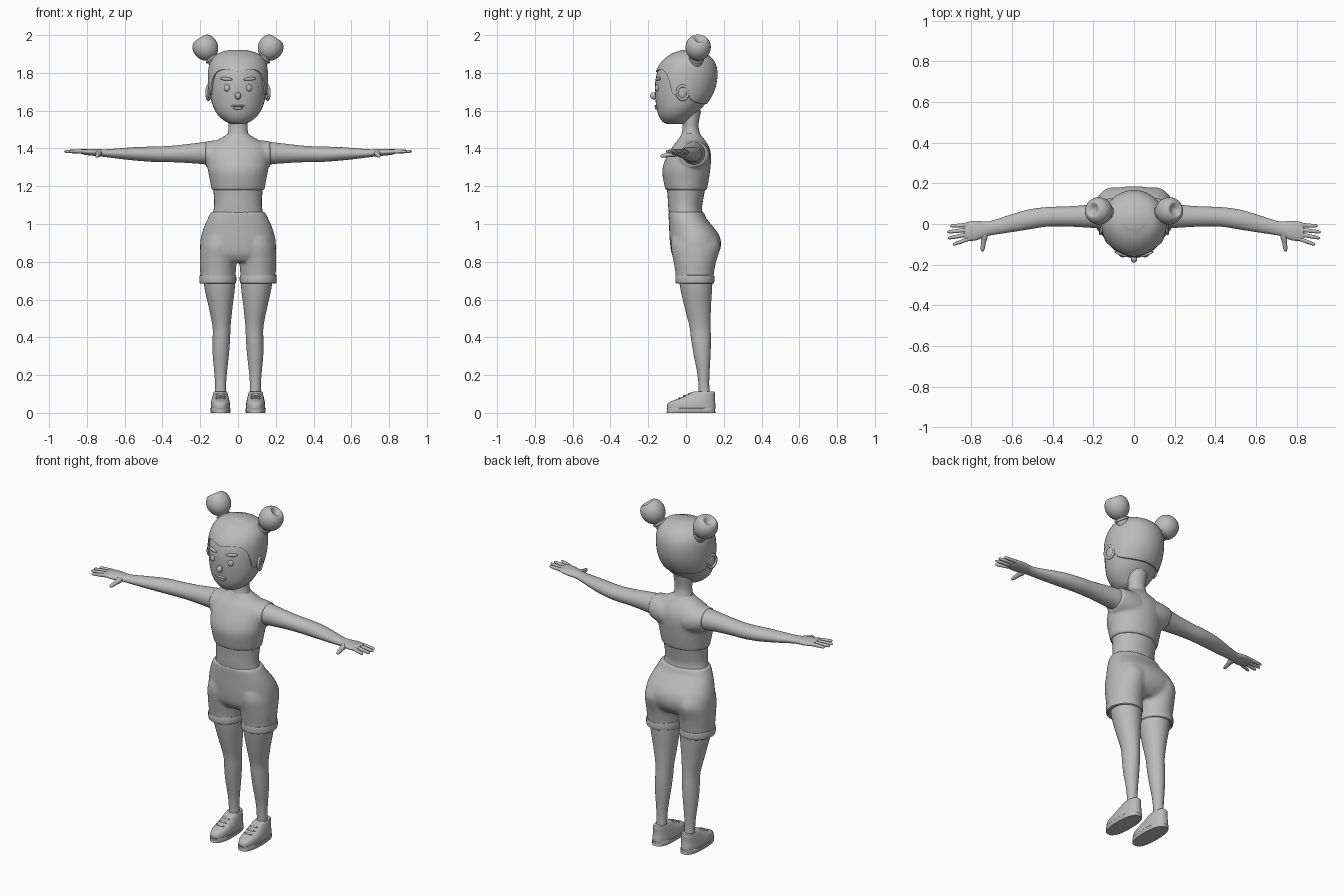
import bpy, bmesh, math
from mathutils import Matrix, Vector

grey = bpy.data.materials.new("neutral_grey")
grey.diffuse_color = (0.5, 0.5, 0.5, 1)
ALONG_X = Matrix(((0, 0, 1, 0), (1, 0, 0, 0), (0, 1, 0, 0), (0, 0, 0, 1)))
SEG = 32


def spline(rows, k):
    """Catmull-Rom through rows of equal length tuples."""
    out = []
    for i in range(len(rows) - 1):
        a, b, c, d = (rows[max(0, min(len(rows) - 1, i + j))] for j in (-1, 0, 1, 2))
        for t in (n / k for n in range(k)):
            out.append(tuple(q + 0.5 * t * (r - p + t * (2*p - 5*q + 4*r - s + t * (3*(q - r) + s - p)))
                             for p, q, r, s in zip(a, b, c, d)))
    return out + [rows[-1]]


def finish(name, bm, angle=40):
    bmesh.ops.recalc_face_normals(bm, faces=bm.faces)
    me = bpy.data.meshes.new(name)
    bm.to_mesh(me)
    bm.free()
    ob = bpy.data.objects.new(name, me)
    bpy.context.collection.objects.link(ob)
    me.materials.append(grey)
    bpy.ops.object.select_all(action='DESELECT')
    ob.select_set(True)
    bpy.context.view_layer.objects.active = ob
    bpy.ops.object.shade_smooth_by_angle(angle=math.radians(angle))
    return ob


def add_loft(bm, rows, mat=Matrix(), side=1, k=4, power=1.0, seg=SEG):
    """Rows are (height, centre x, low y, high y, half width)."""
    def sp(v):
        return math.copysign(abs(v) ** power, v)
    flip = Matrix.Diagonal((side, 1, 1, 1))
    rings = []
    for z, cx, y0, y1, rx in (spline(rows, k) if k > 1 else rows):
        ring = []
        for i in range(seg):
            a = math.tau * i / seg
            p = Vector((cx + rx * sp(math.sin(a)), (y0 + y1) / 2 - (y1 - y0) / 2 * sp(math.cos(a)), z))
            ring.append(bm.verts.new(flip @ (mat @ p)))
        rings.append(ring)
    for lo, hi in zip(rings, rings[1:]):
        for i in range(seg):
            j = (i + 1) % seg
            bm.faces.new((lo[i], lo[j], hi[j], hi[i]))
    bm.faces.new(rings[0])
    bm.faces.new(rings[-1])


def loft(name, rows, **kw):
    bm = bmesh.new()
    add_loft(bm, rows, **kw)
    return finish(name, bm)


def blend(ob, voxel, rounds):
    """Fuse overlapping shells into one smooth surface."""
    m = ob.modifiers.new("fuse", 'REMESH')
    m.mode, m.voxel_size, m.use_smooth_shade = 'VOXEL', voxel, True
    m = ob.modifiers.new("soften", 'SMOOTH')
    m.factor, m.iterations = 0.5, rounds


def ball(name, loc, size, rot=(0, 0, 0)):
    bm = bmesh.new()
    bmesh.ops.create_uvsphere(bm, u_segments=24, v_segments=14, radius=1)
    m = Matrix.Translation(loc)
    for ax, r in zip("ZYX", reversed(rot)):
        m = m @ Matrix.Rotation(r, 4, ax)
    bm.transform(m @ Matrix.Diagonal((*size, 1)))
    return finish(name, bm)


# Head: (height, centre x, front, back, half width)
HEAD = [(1.53, 0, -.10, -.01, .035), (1.54, 0, -.122, .01, .062), (1.57, 0, -.143, .04, .10),
        (1.61, 0, -.155, .08, .127), (1.66, 0, -.162, .12, .143), (1.71, 0, -.165, .145, .15),
        (1.76, 0, -.162, .157, .152), (1.81, 0, -.150, .158, .15), (1.85, 0, -.127, .146, .14),
        (1.88, 0, -.095, .122, .119), (1.90, 0, -.06, .088, .09), (1.912, 0, -.02, .05, .045)]
HEAD_FINE = spline(HEAD, 8)
loft("head", HEAD)


def head_at(z):
    for a, b in zip(HEAD_FINE, HEAD_FINE[1:]):
        if a[0] <= z <= b[0]:
            t = (z - a[0]) / (b[0] - a[0])
            return [p + (q - p) * t for p, q in zip(a, b)]
    return HEAD_FINE[-1]


def face_y(x, z):
    _, _, f, b, rx = head_at(z)
    return (f + b) / 2 - (b - f) / 2 * math.sqrt(max(0, 1 - (x / rx) ** 2))


# Hair cap: (angle from the front, hairline height)
HAIRLINE = spline([(0, 1.805), (28, 1.818), (48, 1.80), (60, 1.75), (69, 1.69), (82, 1.685), (95, 1.70),
                   (108, 1.66), (128, 1.642), (155, 1.635), (180, 1.635)], 6)


def hairline(deg):
    deg = abs(deg)
    for (a, za), (b, zb) in zip(HAIRLINE, HAIRLINE[1:]):
        if a <= deg <= b:
            return za + (zb - za) * (deg - a) / (b - a)
    return HAIRLINE[-1][1]


bm = bmesh.new()
COLS, ROWS = 96, 22
grid = []
for c in range(COLS):
    deg = 360 * c / COLS - 180
    a, low, col = math.radians(deg), hairline(deg), []
    for r in range(-1, ROWS + 1):
        t = max(r, 0) / ROWS
        z = low + (1.912 - low) * math.sin(t * math.pi / 2)
        _, _, f, b, rx = head_at(z)
        g = -.008 if r < 0 else .008
        col.append(bm.verts.new(((rx + g) * math.sin(a), (f + b) / 2 - ((b - f) / 2 + g) * math.cos(a),
                                 z + (.008 * t if r >= 0 else 0))))
    grid.append(col)
for c in range(COLS):
    p, q = grid[c], grid[(c + 1) % COLS]
    for r in range(ROWS + 1):
        bm.faces.new((p[r], q[r], q[r + 1], p[r + 1]))
bm.faces.new([col[-1] for col in grid])
finish("hair_cap", bm)

# Face details
ball("nose", (0, -.172, 1.678), (.016, .018, .019))
ball("upper_lip", (0, face_y(0, 1.625) - .001, 1.625), (.037, .009, .006))
ball("lower_lip", (0, face_y(0, 1.612) - .001, 1.613), (.026, .009, .007))
for s in (-1, 1):
    ball("eye", (s * .059, face_y(.059, 1.72) - .001, 1.72), (.016, .010, .018), (0, 0, s * .3))
    ball("eyebrow", (s * .063, face_y(.063, 1.768) - .002, 1.768), (.036, .008, .009), (0, s * -.08, s * .36))
    ball("ear", (s * .15, -.018, 1.695), (.012, .028, .036), (0, 0, s * .25))
    bpy.ops.mesh.primitive_torus_add(major_radius=.03, minor_radius=.007, major_segments=28, minor_segments=10,
                                     location=(s * .158, -.018, 1.695), rotation=(0, math.pi / 2, s * .25))
    rim = bpy.context.object
    rim.name = "ear_rim"
    rim.scale = (1.2, 1, 1)
    rim.data.materials.append(grey)
    bpy.ops.object.shade_smooth()

    # Hair bun with a dimple at its outer end
    axis = Vector((.52, .12, .80)).normalized()
    place = Matrix.Translation((.172, .064, 1.934)) @ axis.to_track_quat('Z', 'Y').to_matrix().to_4x4()
    bun = [(-.10, .034), (-.075, .034), (-.062, .032), (-.052, .045), (-.03, .060), (0, .067), (.03, .062),
           (.05, .048), (.056, .036), (.05, .024), (.042, .012), (.04, .002)]
    loft("hair_bun", [(z, 0, -r, r, r) for z, r in bun], mat=place, side=s)
    tie = [(-.076, .03), (-.076, .038), (-.070, .041), (-.064, .038), (-.064, .03)]
    loft("hair_tie", [(z, 0, -r, r, r) for z, r in tie], mat=place, side=s, k=2)

# Neck and midriff
loft("neck", [(1.42, 0, -.02, .10, .08), (1.45, 0, -.03, .09, .072), (1.475, 0, -.024, .076, .056),
              (1.51, 0, -.018, .067, .05), (1.54, 0, -.02, .068, .051), (1.60, 0, -.03, .08, .055)])
loft("midriff", [(1.0, 0, -.085, .11, .15), (1.05, 0, -.09, .09, .135), (1.09, 0, -.094, .085, .127),
                 (1.14, 0, -.097, .093, .127), (1.22, 0, -.104, .108, .135)])

# Cropped top with cap sleeves
bm = bmesh.new()
add_loft(bm, [(1.178, 0, -.108, .110, .140), (1.23, 0, -.120, .120, .149), (1.285, 0, -.126, .128, .16),
              (1.34, 0, -.110, .133, .165), (1.385, 0, -.086, .130, .165), (1.42, 0, -.064, .116, .148),
              (1.447, 0, -.042, .098, .105), (1.47, 0, -.028, .08, .066), (1.485, 0, -.02, .072, .05)])
for s in (-1, 1):
    add_loft(bm, [(.06, .04, 1.27, 1.445, .09), (.12, .04, 1.285, 1.443, .086), (.172, .04, 1.305, 1.438, .074)],
             mat=ALONG_X, side=s)
blend(finish("cropped_top", bm), .008, 5)

# Shorts: hips fused with two legs
bm = bmesh.new()
add_loft(bm, [(1.065, 0, -.094, .095, .142), (1.03, 0, -.092, .108, .16), (.99, 0, -.09, .14, .178),
              (.94, 0, -.088, .176, .194), (.89, 0, -.084, .186, .201), (.84, 0, -.075, .17, .195),
              (.80, 0, -.05, .13, .15)], power=.88)
for s in (-1, 1):
    add_loft(bm, [(.93, .098, -.075, .165, .085), (.88, .102, -.08, .182, .098), (.80, .105, -.066, .16, .098),
                  (.74, .106, -.056, .148, .094), (.70, .107, -.052, .146, .093)], side=s)
blend(finish("shorts", bm), .009, 6)

for s in (-1, 1):
    cuff = [(.69, .085), (.684, .09), (.688, .096), (.70, .098), (.718, .098), (.728, .096), (.73, .088)]
    loft("shorts_cuff", [(z, .107, .047 - r * 1.06, .047 + r * 1.06, r) for z, r in cuff], side=s, k=1)

    # Bare leg
    loft("leg", [(.74, .100, -.04, .142, .086), (.66, .097, -.03, .138, .080), (.56, .092, -.008, .132, .063),
                 (.46, .087, .018, .130, .048), (.39, .088, .027, .132, .046), (.31, .091, .040, .130, .043),
                 (.22, .092, .058, .125, .034), (.15, .092, .066, .123, .029), (.08, .092, .066, .128, .03)],
         side=s)

    # Shoe: sole, upper and laces
    sole = [(0, .0, .050), (.004, -.004, .053), (.022, -.005, .054), (.026, .0, .050)]
    loft("shoe_sole", [(z, .093, -.104 - d * .5, .157 + d * .5, r) for z, d, r in sole], side=s, k=1, power=.8)
    loft("shoe_upper", [(.02, .093, -.1, .156, .051), (.042, .093, -.1, .156, .051), (.058, .093, -.086, .154, .049),
                        (.072, .093, -.05, .153, .046), (.088, .093, -.012, .153, .042),
                        (.106, .093, .022, .154, .037), (.114, .093, .045, .150, .033)],
         side=s, power=.85)
    for i in range(3):
        ball("shoe_lace", (s * .093, -.035 + i * .026, .077 + i * .011), (.027, .007, .006))

    # Arm flowing into the palm
    loft("arm", [(.10, .04, 1.30, 1.437, .068), (.17, .04, 1.315, 1.434, .062), (.25, .038, 1.322, 1.425, .054),
                 (.34, .037, 1.327, 1.415, .049), (.43, .035, 1.328, 1.41, .048), (.52, .022, 1.334, 1.408, .049),
                 (.61, .002, 1.343, 1.402, .043), (.69, -.017, 1.353, 1.396, .036), (.73, -.025, 1.358, 1.396, .037),
                 (.775, -.032, 1.362, 1.398, .048), (.815, -.036, 1.367, 1.398, .047), (.835, -.038, 1.373, 1.395, .042)],
         mat=ALONG_X, side=s)

    # Fingers and thumb
    for y0, y1, tip in ((-.004, -.010, .905), (-.026, -.040, .92), (-.048, -.070, .917), (-.068, -.102, .892)):
        rows = []
        for t, r in ((0, .010), (.3, .0105), (.65, .0095), (.88, .008), (.97, .005), (1, .001)):
            rows.append((.80 + (tip - .80) * t, y0 + (y1 - y0) * t, 1.384 - r, 1.384 + r, r))
        loft("finger", rows, mat=ALONG_X, side=s, k=2, seg=16)
    thumb = Vector((.012, -.092, -.018))
    place = Matrix.Translation((.735, -.044, 1.376)) @ thumb.to_track_quat('Z', 'Y').to_matrix().to_4x4()
    rows = [(t * thumb.length, 0, -r, r, r) for t, r in
            ((-.15, .014), (.2, .017), (.5, .012), (.8, .0105), (.95, .007), (1, .001))]
    loft("thumb", rows, mat=place, side=s, k=2, seg=16)
